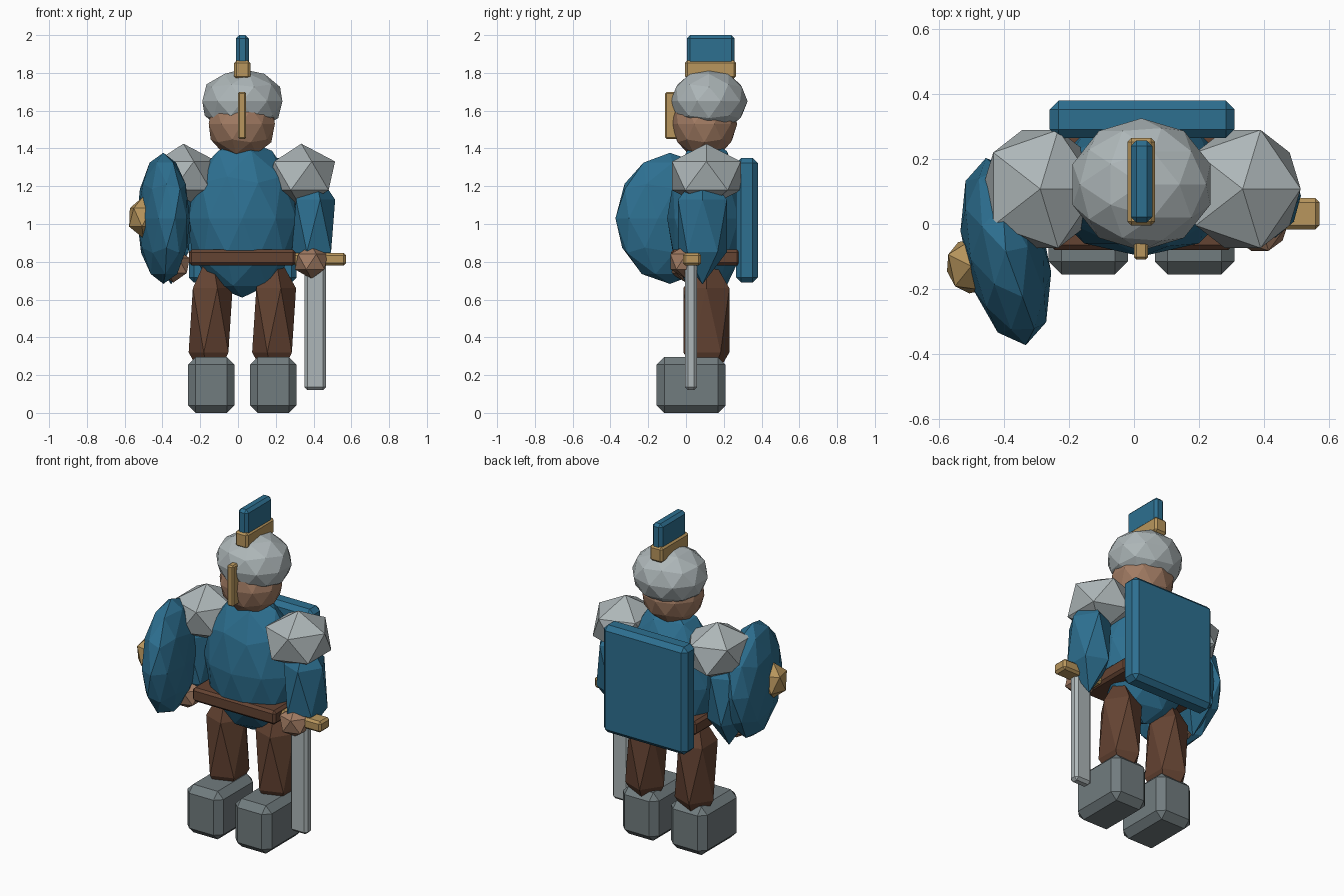
import bpy
import math

cube = bpy.data.objects.get("Cube")
if cube:
    bpy.data.objects.remove(cube, do_unlink=True)


def material(name, colour):
    mat = bpy.data.materials.new(name)
    mat.use_nodes = True
    rgba = (*colour, 1.0)
    mat.diffuse_color = rgba
    mat.node_tree.nodes["Principled BSDF"].inputs["Base Color"].default_value = rgba
    return mat


TEAL = material("teal cloth", (0.026, 0.16, 0.28))
STEEL = material("pale steel", (0.42, 0.47, 0.48))
GREY = material("boot grey", (0.165, 0.2, 0.21))
GOLD = material("gold", (0.48, 0.305, 0.11))
SKIN = material("skin", (0.36, 0.2, 0.125))
LEATHER = material("brown leather", (0.127, 0.056, 0.032))

MID = 0.023  # body centre line


def finish(name, mat):
    obj = bpy.context.object
    obj.name = name
    obj.data.name = name
    obj.data.materials.append(mat)
    return obj


def ball(name, mat, centre, radii, detail=1, turn=0):
    """Faceted ellipsoid."""
    bpy.ops.mesh.primitive_ico_sphere_add(
        subdivisions=detail, radius=1, location=centre, rotation=(0, 0, math.radians(turn)))
    bpy.context.object.scale = radii
    return finish(name, mat)


def box(name, mat, x, y, z, bevel=0.02):
    """Chamfered box between the given limits on each axis."""
    limits = (x, y, z)
    bpy.ops.mesh.primitive_cube_add(size=1, location=[(a + b) / 2 for a, b in limits])
    bpy.context.object.scale = [b - a for a, b in limits]
    bpy.ops.object.transform_apply(location=False, rotation=False, scale=True)
    mod = bpy.context.object.modifiers.new("chamfer", "BEVEL")
    mod.width = bevel
    mod.segments = 1
    return finish(name, mat)


# Torso, belt and back panel
ball("torso", TEAL, (MID, 0.11, 1.03), (0.3, 0.21, 0.42), 2)
box("belt", LEATHER, (-0.26, 0.305), (-0.08, 0.285), (0.78, 0.865), 0.015)
box("back_panel", TEAL, (-0.26, 0.31), (0.265, 0.38), (0.69, 1.35), 0.027)

# Head and helmet
ball("head", SKIN, (0.02, 0.097, 1.53), (0.184, 0.174, 0.185), 2)
ball("helmet", STEEL, (MID, 0.122, 1.65), (0.223, 0.204, 0.17), 2)
box("nose_guard", GOLD, (0.0, 0.043), (-0.11, -0.03), (1.45, 1.7), 0.008)
box("crest_base", GOLD, (-0.02, 0.065), (-0.005, 0.265), (1.77, 1.865), 0.012)
box("crest", TEAL, (-0.01, 0.057), (0.005, 0.257), (1.84, 2.0), 0.017)

# Paired limbs
for side, s in (("left", 1), ("right", -1)):
    ball(side + "_shoulder_guard", STEEL, (MID + s * 0.312, 0.108, 1.255), (0.2, 0.214, 0.17))
    ball(side + "_arm", TEAL, (MID + s * 0.377, 0.087, 0.99), (0.128, 0.152, 0.31))
    ball(side + "_hand", SKIN, (MID + s * 0.365, 0.0, 0.79 + s * 0.01), (0.097, 0.097, 0.09))
    ball(side + "_leg", LEATHER, (MID + s * 0.168, 0.108, 0.49), (0.13, 0.143, 0.38))
    foot = MID + s * 0.164
    box(side + "_boot", GREY, (foot - 0.123, foot + 0.123), (-0.155, 0.21), (0, 0.295), 0.04)

# Shield on the right arm
ball("shield", TEAL, (-0.395, -0.085, 1.03), (0.13, 0.295, 0.347), 2, 12)
ball("shield_boss", GOLD, (-0.502, -0.13, 1.035), (0.085, 0.095, 0.11), 1, 12)

# Sword in the left hand, point down
box("sword_blade", STEEL, (0.352, 0.467), (-0.005, 0.058), (0.12, 0.8), 0.016)
box("sword_guard", GOLD, (0.29, 0.572), (-0.017, 0.08), (0.78, 0.847), 0.013)
